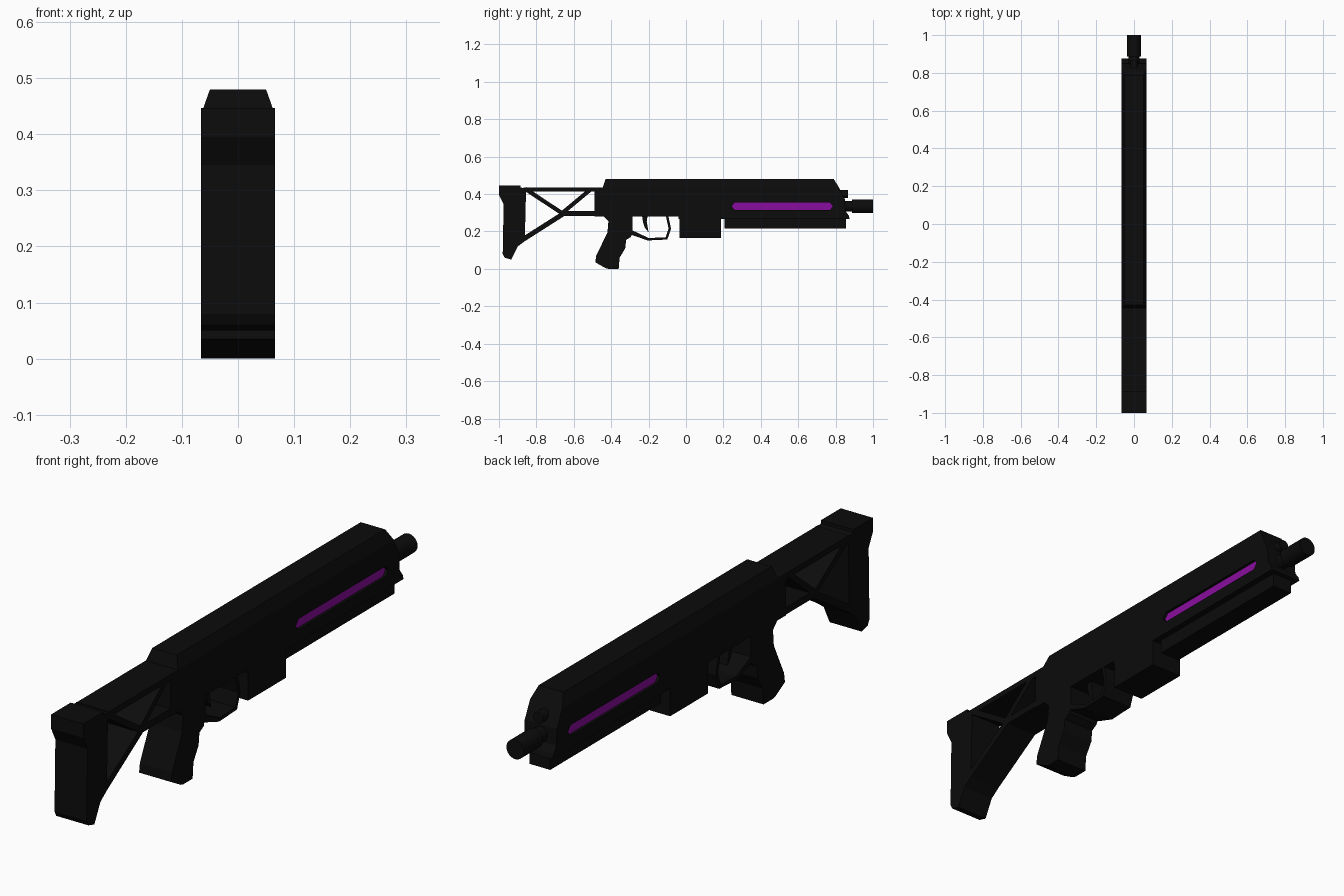
import bpy, bmesh, math
from mathutils import Vector

if "Cube" in bpy.data.objects:
    bpy.data.objects.remove(bpy.data.objects["Cube"])

W = 0.066  # half width shared by most parts


def material(name, rgb):
    m = bpy.data.materials.new(name)
    m.diffuse_color = (*rgb, 1)
    m.use_nodes = True
    m.node_tree.nodes["Principled BSDF"].inputs["Base Color"].default_value = m.diffuse_color
    return m


BLACK = material("black", (0.0035, 0.0035, 0.0035))
PURPLE = material("purple", (0.25, 0.004, 0.34))


def finish(name, bm, mat):
    bmesh.ops.recalc_face_normals(bm, faces=bm.faces)
    me = bpy.data.meshes.new(name)
    bm.to_mesh(me)
    bm.free()
    me.materials.append(mat)
    ob = bpy.data.objects.new(name, me)
    bpy.context.collection.objects.link(ob)
    return ob


def prism(name, pts, half=W, mat=BLACK, top=None):
    """Side profile (y, z) extruded across x; top = (z limit, narrower half width)."""
    bm = bmesh.new()
    rings = []
    for s in (-1, 1):
        ring = []
        for y, z in pts:
            h = top[1] if top and z > top[0] else half
            ring.append(bm.verts.new((s * h, y, z)))
        bm.faces.new(ring)
        rings.append(ring)
    a, b = rings
    for i in range(len(pts)):
        j = (i + 1) % len(pts)
        bm.faces.new((a[i], a[j], b[j], b[i]))
    return finish(name, bm, mat)


def box(name, y0, y1, z0, z1, half=W):
    return prism(name, [(y0, z0), (y1, z0), (y1, z1), (y0, z1)], half)


def strut(name, p, q, t):
    p, q = Vector(p), Vector(q)
    d = (q - p).normalized() * t / 2
    n = Vector((-d.y, d.x))
    return prism(name, [p - n, q - n, q + n, p + n])


def rod(name, y0, y1, z, r, sides=24):
    bpy.ops.mesh.primitive_cylinder_add(vertices=sides, radius=r, depth=y1 - y0,
                                        location=(0, (y0 + y1) / 2, z),
                                        rotation=(math.pi / 2, 0, 0))
    ob = bpy.context.object
    ob.name = name
    ob.data.materials.append(BLACK)
    bpy.ops.object.shade_smooth_by_angle()
    return ob


# Receiver with a bevelled top
receiver = prism("receiver", [(-.49, .28), (-.04, .28), (-.04, .268), (.875, .268), (.87, .285),
                              (.852, .31), (.85, .37), (.828, .415), (.818, .435), (-.49, .435)])
prism("receiver_top", [(-.445, .435), (.818, .435), (.79, .48), (-.43, .48)], top=(.47, .05))

# Glowing slot recessed in both sides
slot = [(.245, .335), (.26, .355), (.77, .355), (.785, .335), (.77, .315), (.26, .315)]
cutter = prism("slot_cutter", slot, .1)
cutter.hide_render = True
cutter.hide_viewport = True
cut = receiver.modifiers.new("slot", 'BOOLEAN')
cut.operation = 'DIFFERENCE'
cut.solver = 'EXACT'
cut.object = cutter
prism("light_strip", slot, .055, PURPLE)

# Lower handguard and magazine
box("handguard", .205, .855, .215, .275, .042)
box("magazine", -.035, .187, .165, .29)

# Barrel, muzzle and upper rod
rod("barrel", .8, .9, .335, .028)
rod("muzzle", .888, 1.0, .335, .036)
rod("upper_rod", .78, .865, .4, .021)

# Grip, trigger guard and trigger
prism("grip", [(-.445, .285), (-.415, .255), (-.42, .195), (-.48, .07), (-.485, .035), (-.43, .004),
               (-.415, 0), (-.36, 0), (-.355, .06), (-.325, .11), (-.32, .155), (-.295, .17),
               (-.285, .2), (-.287, .285)])
prism("trigger_guard", [(-.3, .185), (-.205, .152), (-.1, .157), (-.08, .215), (-.095, .285),
                        (-.108, .285), (-.093, .215), (-.109, .169), (-.2, .165), (-.285, .205)])
prism("trigger", [(-.235, .285), (-.205, .285), (-.21, .255), (-.2, .195), (-.22, .22), (-.23, .25)], .03)

# Skeleton stock
prism("butt_pad", [(-1, .447), (-1, .395), (-.975, .345), (-.98, .08), (-.97, .06), (-.935, .05),
                   (-.9, .12), (-.862, .148), (-.855, .43), (-.885, .435), (-.885, .447)])
box("stock_top_bar", -.87, -.44, .413, .435)
box("stock_lower_bar", -.665, -.44, .283, .309)
strut("stock_lower_strut", (-.88, .152), (-.652, .297), .026)
strut("stock_rear_strut", (-.86, .428), (-.66, .296), .022)
strut("stock_front_strut", (-.51, .425), (-.66, .3), .022)
